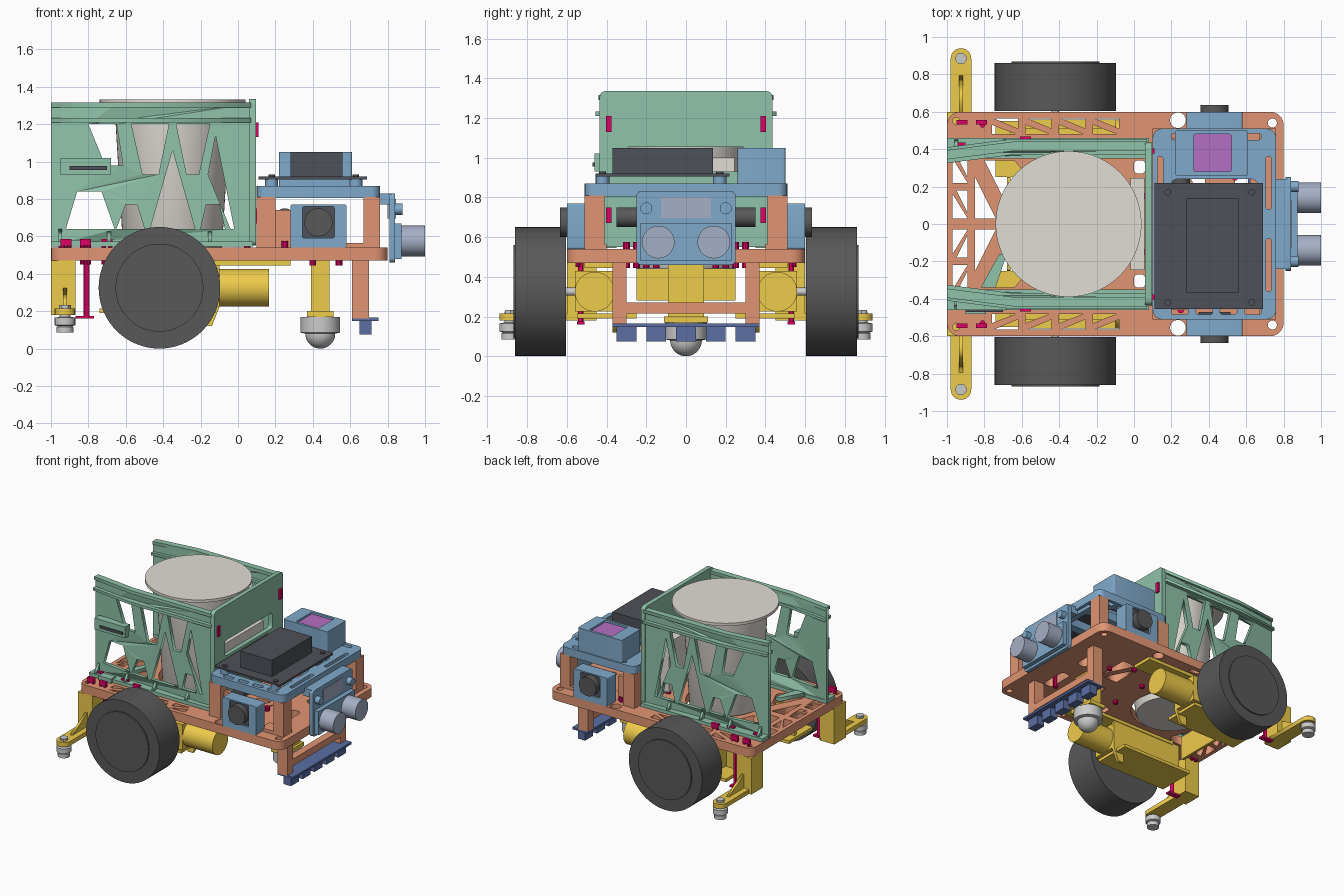
import bpy, math
from mathutils import Matrix, Vector

if "Cube" in bpy.data.objects:
    bpy.data.objects.remove(bpy.data.objects["Cube"])

COL = dict(orange=(.88, .58, .45), green=(.56, .76, .66), blue=(.50, .66, .79), yellow=(.93, .79, .30),
           dark=(.35, .35, .35), red=(.87, .03, .39), cream=(.88, .86, .83), navy=(.36, .43, .63),
           silver=(.64, .68, .77), purple=(.70, .43, .76), board=(.31, .32, .35), metal=(.81, .81, .81))
MAT = {}
for k, c in COL.items():
    MAT[k] = bpy.data.materials.new(k)
    MAT[k].diffuse_color = (*[v ** 2.2 for v in c], 1)


def add(name, mesh, col):
    ob = bpy.data.objects.new(name, mesh)
    bpy.context.collection.objects.link(ob)
    mesh.materials.clear()
    mesh.materials.append(MAT[col])
    return ob


def box(name, col, x0, x1, y0, y1, z0, z1):
    y0, y1 = sorted((y0, y1))
    v = [(x, y, z) for x in (x0, x1) for y in (y0, y1) for z in (z0, z1)]
    f = [(0, 1, 3, 2), (4, 6, 7, 5), (0, 4, 5, 1), (2, 3, 7, 6), (0, 2, 6, 4), (1, 5, 7, 3)]
    m = bpy.data.meshes.new(name)
    m.from_pydata(v, [], f)
    return add(name, m, col)


ROT = {'z': Matrix.Identity(4), 'y': Matrix.Rotation(-math.pi / 2, 4, 'X'), 'x': Matrix.Rotation(math.pi / 2, 4, 'Y')}


def lathe(name, col, axis, base, prof, n=48):
    """Revolve (radius, height) pairs about an axis starting at base."""
    v, f = [], []
    for r, h in prof:
        v += [(r * math.cos(2 * math.pi * i / n), r * math.sin(2 * math.pi * i / n), h) for i in range(n)]
    for k in range(len(prof) - 1):
        f += [(k * n + i, k * n + (i + 1) % n, (k + 1) * n + (i + 1) % n, (k + 1) * n + i) for i in range(n)]
    f += [tuple(range(n))[::-1], tuple(range(len(v) - n, len(v)))]
    m = bpy.data.meshes.new(name)
    m.from_pydata(v, [], f)
    m.transform(Matrix.Translation(base) @ ROT[axis])
    ob = add(name, m, col)
    bpy.context.view_layer.objects.active = ob
    ob.select_set(True)
    bpy.ops.object.shade_smooth_by_angle()
    ob.select_set(False)
    return ob


def cyl(name, col, axis, base, r, h, n=32):
    return lathe(name, col, axis, base, [(r, 0), (r, h)], n)


def circ(x, y, r, n=24):
    return [(x + r * math.cos(2 * math.pi * i / n), y + r * math.sin(2 * math.pi * i / n)) for i in range(n)]


def rrect(x0, x1, y0, y1, r, n=5):
    out = []
    for q, (cx, cy) in enumerate([(x1 - r, y1 - r), (x0 + r, y1 - r), (x0 + r, y0 + r), (x1 - r, y0 + r)]):
        out += [(cx + r * math.cos(a), cy + r * math.sin(a)) for a in [math.pi / 2 * (q + i / n) for i in range(n + 1)]]
    return out


PLANE = {'xy': Matrix.Identity(4), 'xz': Matrix.Rotation(math.pi / 2, 4, 'X'),
         'yz': Matrix(((0, 0, 1, 0), (1, 0, 0, 0), (0, 1, 0, 0), (0, 0, 0, 1)))}
NORM = {'xy': (0, 0, 1), 'xz': (0, 1, 0), 'yz': (1, 0, 0)}


def plate(name, col, plane, a, b, loops):
    """Flat plate with holes: first loop is the outline, between a and b along the normal."""
    cu = bpy.data.curves.new(name, 'CURVE')
    cu.dimensions, cu.fill_mode, cu.extrude = '2D', 'BOTH', abs(b - a) / 2
    for lp in loops:
        s = cu.splines.new('POLY')
        s.points.add(len(lp) - 1)
        s.use_cyclic_u = True
        for p, c in zip(s.points, lp):
            p.co = (c[0], c[1], 0, 1)
    tmp = bpy.data.objects.new(name + '_curve', cu)
    bpy.context.collection.objects.link(tmp)
    m = bpy.data.meshes.new_from_object(tmp.evaluated_get(bpy.context.evaluated_depsgraph_get()))
    bpy.data.objects.remove(tmp)
    m.transform(Matrix.Translation(Vector(NORM[plane]) * (a + b) / 2) @ PLANE[plane])
    return add(name, m, col)


def flip(lp):
    return [(x, -y) for x, y in lp][::-1]


# Chassis plate with truss openings
half = [[(-.85, .03), (-.85, .25), (-.74, .03)], [(-.80, .34), (-.64, .34), (-.60, .29), (-.68, .10)],
        [(-.97, .03), (-.97, .16), (-.89, .03)], [(-.95, .18), (-.89, .18), (-.89, .06)],
        [(-.97, .22), (-.97, .35), (-.89, .22)], [(-.95, .37), (-.89, .37), (-.89, .25)],
        circ(.235, .555, .042), circ(.74, .54, .025, 12), circ(-.95, .55, .02, 12), rrect(.0, .06, .27, .34, .02),
        [(.22, .06), (.22, .3), (.34, .06)], [(.26, .33), (.38, .33), (.38, .09)], rrect(.54, .62, .08, .30, .03)]
for i in range(4):
    x = -.76 + .18 * i
    half += [[(x, .48), (x + .13, .48), (x, .53)], [(x + .01, .565), (x + .14, .565), (x + .14, .51)]]
plate('chassis_plate', 'orange', 'xy', .47, .54,
      [rrect(-1, .8, -.6, .6, .07), circ(-.35, 0, .29, 40)] + half + [flip(h) for h in half])

# Front tower posts carrying the blue deck
for s in (-1, 1):
    for x0, x1 in ((.10, .20), (.67, .76)):
        box('tower_post', 'orange', x0, x1, s * .41, s * .51, .54, .81)
    box('tower_side_wall', 'orange', .12, .28, s * .43, s * .46, .54, .74)
    box('tower_foot', 'orange', .56, .76, s * .40, s * .51, .54, .565)

slots = []
for s in (-1, 1):
    slots += [rrect(.2 + .13 * i, .29 + .13 * i, s * .4675 - .0175, s * .4675 + .0175, .015) for i in range(4)]
    slots += [rrect(x, x + .03, s * .22 - .14, s * .22 + .14, .012) for x in (.125, .705)]
deck_holes = [rrect(.2, .66, .05, .24, .03), rrect(.2, .66, -.19, -.02, .03), rrect(.2, .66, -.41, -.24, .03),
              rrect(.27, .57, .29, .42, .03)]
plate('front_deck', 'blue', 'xy', .805, .87, [rrect(.10, .76, -.51, .51, .05)] + slots + deck_holes)

# Main board with display on spacers
box('main_board', 'board', .11, .69, -.455, .22, .905, .92)
box('display', 'board', .28, .56, -.37, .135, .92, 1.05)
for x in (.18, .63):
    for y in (-.42, .17):
        cyl('board_spacer', 'blue', 'z', (x, y, .865), .035, .04, 16)
        cyl('board_screw', 'board', 'z', (x, y, .90), .018, .03, 12)

# Upward colour sensor in its housing
plate('top_sensor_housing', 'blue', 'xy', .87, 1.05, [rrect(.22, .61, .26, .50, .01), rrect(.32, .52, .28, .48, .01)])
box('top_sensor', 'purple', .32, .52, .28, .48, .90, 1.035)

# Side sensors
for s in (-1, 1):
    plate('side_sensor_housing', 'blue', 'xz', s * .49, s * .60,
          [rrect(.28, .58, .54, .77, .01), rrect(.345, .515, .59, .76, .01)])
    box('side_sensor', 'board', .345, .515, s * .47, s * .585, .59, .76)
    cyl('side_sensor_knob', 'dark', 'y', (.43, s * .605 - .03, .675), .075, .06)
    cyl('side_sensor_barrel', 'dark', 'y', (.25, s * .27 - .08, .70), .05, .16)

# Front ultrasonic sensor
plate('front_sensor_panel', 'blue', 'yz', .81, .84,
      [rrect(-.25, .25, .46, .83, .025), rrect(-.12, .12, .70, .80, .01)])
box('front_sensor_window', 'silver', .80, .845, -.125, .125, .695, .80)
box('front_sensor_body', 'blue', .84, .875, -.23, .23, .48, .67)
box('front_sensor_bracket', 'blue', .74, .82, -.24, .24, .77, .83)
for s in (-1, 1):
    cyl('sonar_can', 'silver', 'x', (.86, s * .14, .575), .082, .14, 40)
    cyl('panel_clip', 'blue', 'x', (.82, s * .2, .745), .03, .06, 16)

# Line sensor bracket under the nose
for s in (-1, 1):
    box('line_bracket_post', 'orange', .61, .70, s * .30, s * .37, .16, .47)
box('line_bracket_bar', 'orange', .64, .70, -.37, .37, .215, .27)
box('line_sensor_board', 'navy', .61, .75, -.37, .37, .148, .165)
for i in range(5):
    box('line_sensor', 'navy', .65, .715, -.35 + .15 * i, -.25 + .15 * i, .075, .15)

# Ball caster
box('caster_mount', 'yellow', .39, .49, -.09, .09, .19, .47)
box('caster_foot', 'yellow', .37, .51, -.11, .11, .17, .20)
lathe('caster_housing', 'metal', 'z', (.44, 0, .08), [(.08, 0), (.105, .005), (.105, .09)])
lathe('caster_ball', 'metal', 'z', (.44, 0, .08),
      [(max(.08 * math.sin(a), .0005), -.08 * math.cos(a)) for a in [math.pi * i / 16 for i in range(17)]], 32)

# Wheels, motors and motor brackets
for s in (-1, 1):
    cyl('wheel_tyre', 'dark', 'y', (-.42, .605 if s > 0 else -.86, .325), .325, .255, 72)
    cyl('wheel_hub', 'dark', 'y', (-.42, s * .84 - .03, .325), .235, .06, 64)
    cyl('wheel_axle', 'metal', 'y', (-.42, s * .56 - .05, .325), .02, .1, 16)
    cyl('motor', 'yellow', 'x', (-.12, s * .46, .325), .1, .285, 40)
    box('gearbox', 'yellow', -.62, -.10, s * .37, s * .56, .225, .43)
    box('motor_bracket_top', 'yellow', -.66, .28, s * .34, s * .51, .445, .47)
    box('motor_bracket_wall', 'yellow', -.72, -.14, s * .345, s * .37, .19, .46)
    box('motor_bracket_floor', 'yellow', -.74, -.12, s * .25, s * .55, .19, .215)
    plate('bracket_foot', 'yellow', 'xz', s * .345, s * .37, [[(-.19, .12), (-.14, .12), (-.10, .22), (-.10, .45), (-.19, .45)]])
    # Rear outrigger legs
    box('rear_leg', 'yellow', -1, -.87, s * .45, s * .60, .18, .47)
    arm = [(-.98, .45)] + [(-.925 - .055 * math.cos(a), .885 + .055 * math.sin(a))
                           for a in [math.pi * i / 12 for i in range(13)]] + [(-.87, .45)]
    plate('outrigger_arm', 'yellow', 'xy', .18, .215, [arm if s > 0 else flip(arm)])
    plate('outrigger_rib', 'yellow', 'yz', -.935, -.915, [[(s * .59, .2), (s * .82, .2), (s * .59, .33)]])
    lathe('outrigger_foot', 'metal', 'z', (-.925, s * .885, .085),
          [(.045, 0), (.045, .03), (.038, .035), (.055, .04), (.055, .08), (.03, .085), (.03, .14)], 24)
    cyl('outrigger_nut', 'metal', 'z', (-.925, s * .885, .215), .032, .018, 6)
    cyl('long_bolt', 'red', 'z', (-.81, s * .53, .16), .015, .41, 12)
    box('long_bolt_plate', 'red', -.87, -.77, s * .51, s * .55, .16, .175)
plate('rear_crossplate', 'yellow', 'yz', -.68, -.66, [rrect(-.25, .25, .28, .47, .01)])

# Hopper side walls with truss cut-outs, curving inward at the open end
wall = [[(-1, .55), (-.65, .55), (.07, .55), (.07, 1.31), (-.65, 1.31), (-1, 1.31)],
        [(-.80, 1.2), (-.65, 1.2), (-.615, .98), (-.71, .98)], [(-.57, 1.2), (-.37, 1.2), (-.425, .93), (-.51, .93)],
        [(-.33, 1.2), (-.15, 1.2), (-.21, .93), (-.275, .93)], [(-.86, .84), (-.73, .84), (-.66, .64), (-.92, .64)],
        [(-.60, .77), (-.54, .77), (-.50, .64), (-.65, .64)], [(-.35, 1.06), (-.23, .64), (-.47, .64)],
        [(-.17, .77), (-.10, .77), (-.07, .64), (-.20, .64)], [(-.12, 1.14), (-.02, .64), (-.04, .64), (-.16, .93)]]
for s in (-1, 1):
    side = plate('hopper_side_wall', 'green', 'xz', s * .395, s * .425, wall)
    for v in side.data.vertices:
        v.co.y -= s * .045 * max(0, (-.65 - v.co.x) / .35)
    for name, a, b, z0, z1 in (('hopper_rail', .37, .455, 1.21, 1.232), ('hopper_top_lip', .39, .44, 1.29, 1.315)):
        lp = [(-1, a - .045), (-.65, a), (.07, a), (.07, b), (-.65, b), (-1, b - .045)]
        plate(name, 'green', 'xy', z0, z1, [lp if s > 0 else flip(lp)])
    box('hopper_flange', 'green', -1, .08, s * .35, s * .46, .545, .572)
    for x in (-.96, -.70, -.45, -.16):
        plate('flange_gusset', 'green', 'yz', x, x + .02, [[(s * .41, .56), (s * .46, .56), (s * .41, .64)]])
box('wall_sensor_bracket', 'green', -.95, -.68, -.46, -.40, .93, 1.02)
box('wall_sensor', 'board', -.90, -.70, -.47, -.43, .955, .975)
box('wall_sensor_lug', 'green', -.90, -.79, -.48, -.42, .545, .58)
plate('floor_brace', 'green', 'xy', .56, .59, [[(-.82, -.34), (-.74, -.34), (-.68, -.16), (-.72, -.16)]])

# Hopper front wall with a wide slot
plate('hopper_front_wall', 'green', 'yz', .06, .095,
      [rrect(-.435, .435, .55, 1.335, .03), rrect(-.30, .30, .93, 1.055, .02)])
box('sensor_strip', 'cream', -.02, .055, -.245, .245, .60, 1.0)

# Storage cup with lid
lathe('storage_cup', 'cream', 'z', (-.35, 0, .44), [(.25, 0), (.26, .02), (.31, .86)], 64)
cyl('cup_lid', 'cream', 'z', (-.35, 0, 1.31), .39, .022, 72)

# Magenta screws
for s in (-1, 1):
    for x, y in ((-.92, .545), (-.815, .545), (-.93, .425), (-.70, .425), (-.58, .455)):
        box('screw_pair', 'red', x - .03, x + .03, s * y - .012, s * y + .012, .55, .585)
        for d in (-.018, .018):
            cyl('screw_shank', 'red', 'z', (x + d, s * y, .45), .012, .1, 10)
    for z in (.71, 1.17):
        box('wall_screw', 'red', .09, .11, s * .39 - .014, s * .39 + .014, z - .04, z + .04)
        cyl('wall_screw_tip', 'red', 'x', (-.02, s * .385, z), .015, .1, 10)
    for x, y in ((.25, .3), (.25, .46), (.40, .2), (.54, .25), (.05, .15)):
        cyl('deck_bolt', 'red', 'z', (x, s * y, .445), .018, .13, 10)

for m in bpy.data.materials:
    if m.users and not m.is_grease_pencil:
        m.use_nodes = True
        m.node_tree.nodes["Principled BSDF"].inputs["Base Color"].default_value = m.diffuse_color
